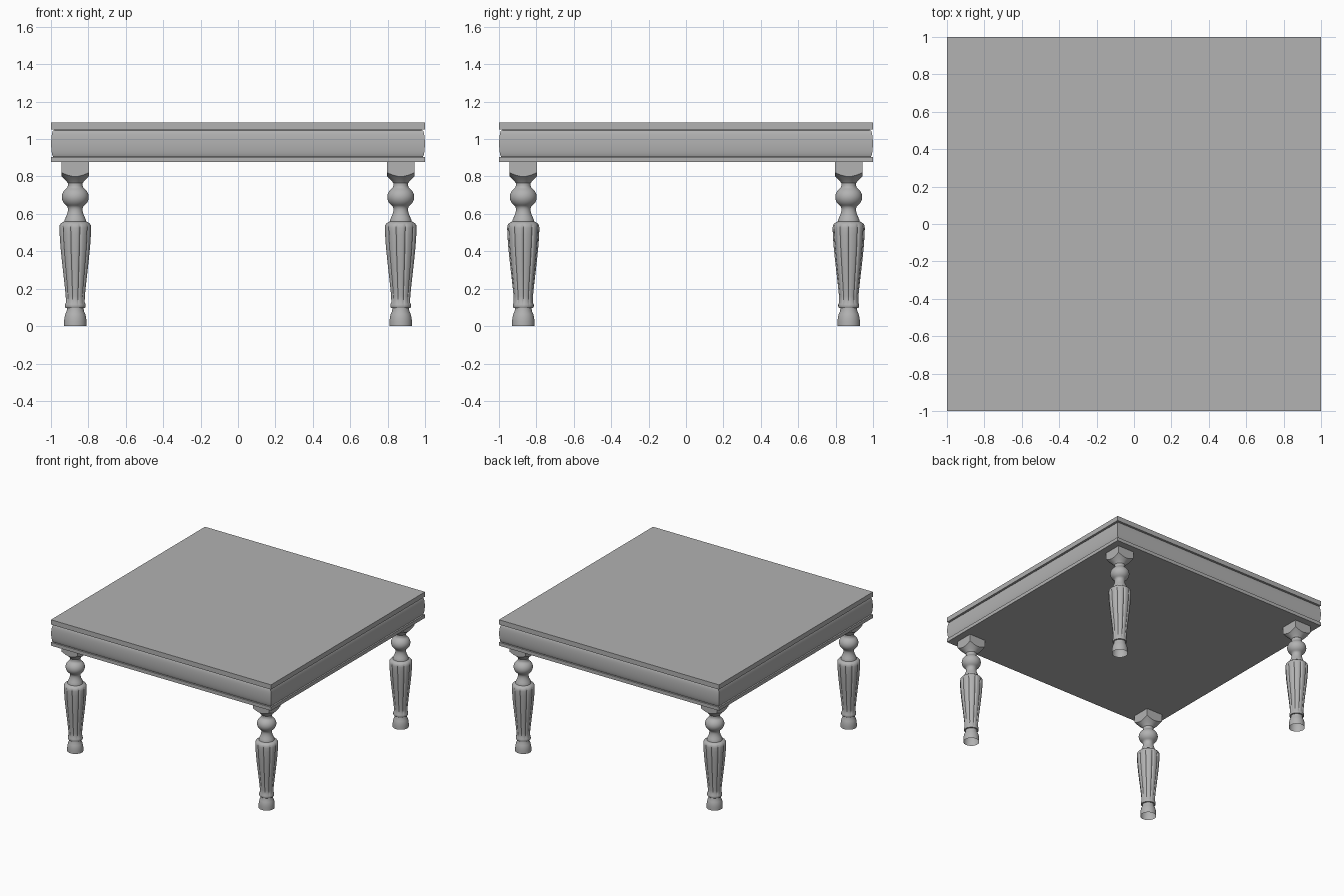
import bpy
import bmesh
from math import pi, cos, sin, radians

if "Cube" in bpy.data.objects:
    bpy.data.objects.remove(bpy.data.objects["Cube"])

LEG = 0.87      # leg centre distance from the middle
FLUTES = 10
SIDES = 80      # divisible by 8 (square corners) and by FLUTES

GREY = bpy.data.materials.new("dark_grey")
GREY.diffuse_color = (0.445, 0.445, 0.445, 1)
GREY.use_nodes = True
GREY.node_tree.nodes["Principled BSDF"].inputs["Base Color"].default_value = GREY.diffuse_color


def skin(name, rings, angle=30, open_bottom=False):
    """Join stacked rings of points into a capped object."""
    bm = bmesh.new()
    loops = [[bm.verts.new(p) for p in ring] for ring in rings]
    n = len(loops[0])
    for a, b in zip(loops, loops[1:]):
        for i in range(n):
            j = (i + 1) % n
            bm.faces.new((a[i], a[j], b[j], b[i]))
    if not open_bottom:
        bm.faces.new(loops[0])
    bm.faces.new(loops[-1])
    bmesh.ops.recalc_face_normals(bm, faces=bm.faces)
    mesh = bpy.data.meshes.new(name)
    bm.to_mesh(mesh)
    bm.free()
    mesh.materials.append(GREY)
    ob = bpy.data.objects.new(name, mesh)
    bpy.context.collection.objects.link(ob)
    bpy.ops.object.select_all(action='DESELECT')
    ob.select_set(True)
    bpy.context.view_layer.objects.active = ob
    bpy.ops.object.shade_smooth_by_angle(angle=radians(angle))
    return ob


def square_stack(name, profile):
    """Square outline swept up a (half width, z) profile."""
    return skin(name, [[(-h, -h, z), (h, -h, z), (h, h, z), (-h, h, z)]
                       for h, z in profile])


ANGLES = [2 * pi * i / SIDES for i in range(SIDES)]


def turned(name, profile, open_bottom=False):
    """Turned part from a (radius, z, flute depth) profile."""
    def ring(r, z, depth=0):
        pts = []
        for i, a in enumerate(ANGLES):
            k = i % (SIDES // FLUTES)           # 0 is the groove line
            d = min(k, SIDES // FLUTES - k)
            rr = r * (1 - depth * (1.0, 0.2, 0.05, 0, 0)[d])
            pts.append((rr * cos(a), rr * sin(a), z))
        return pts
    return skin(name, [ring(*p) for p in profile], 40, open_bottom)


def square_post(name, half, top, bottom):
    """Square block whose lower corners are turned away to a round neck."""
    rings = [[], [], [], []]
    for a in ANGLES:
        c, s = cos(a), sin(a)
        r = half / max(abs(c), abs(s))
        z = bottom + (r - half) * 0.7
        rings[0].append((r * c, r * s, top))
        rings[1].append((r * c, r * s, z))
        rings[2].append((0.052 * c, 0.052 * s, 0.781))
        rings[3].append((0.04 * c, 0.04 * s, 0.765))
    return skin(name, rings)


# Table top: slab, bulging apron and lower rim
square_stack("tabletop", [(1.0, 1.051), (1.0, 1.09)])
steps = 12
bulge = [(0.986 + 0.013 * sin(pi * i / steps), 0.9755 - 0.0715 * cos(pi * i / steps))
         for i in range(steps + 1)]
square_stack("apron_moulding", bulge + [(0.982, 1.047), (0.982, 1.052)])
square_stack("lower_rim", [(1.0, 0.877), (1.0, 0.905)])

# One leg: post, ball section, fluted shaft, foot
ball = [(0.072 * cos(t), 0.69 + 0.061 * sin(t))
        for t in [radians(d) for d in range(-49, 50, 7)]]
parts = [
    square_post("leg_post", 0.073, 0.88, 0.80),
    turned("leg_ball", [(0.060, 0.55), (0.058, 0.565), (0.051, 0.582), (0.044, 0.597),
                        (0.040, 0.613), (0.039, 0.625), (0.041, 0.637)] + ball +
           [(0.042, 0.742), (0.039, 0.752), (0.040, 0.768)]),
    turned("leg_fluted_shaft", [
        (0.040, 0.096), (0.053, 0.098), (0.056, 0.104), (0.056, 0.116, 0.03),
        (0.051, 0.126, 0.06), (0.052, 0.16, 0.09), (0.058, 0.22, 0.09),
        (0.066, 0.29, 0.09), (0.074, 0.36, 0.09), (0.081, 0.43, 0.09),
        (0.085, 0.49, 0.09), (0.086, 0.525, 0.08), (0.084, 0.54, 0.04),
        (0.077, 0.549), (0.066, 0.557), (0.056, 0.56)]),
    turned("leg_foot", [(0.060, 0.0), (0.060, 0.025), (0.058, 0.045), (0.053, 0.065),
                        (0.046, 0.081), (0.044, 0.10)], open_bottom=True),
]

# Repeat the leg at every corner
for part in parts:
    part.location = (-LEG, -LEG, 0)
    for x, y in ((1, -1), (1, 1), (-1, 1)):
        copy = part.copy()
        copy.location = (x * LEG, y * LEG, 0)
        bpy.context.collection.objects.link(copy)
